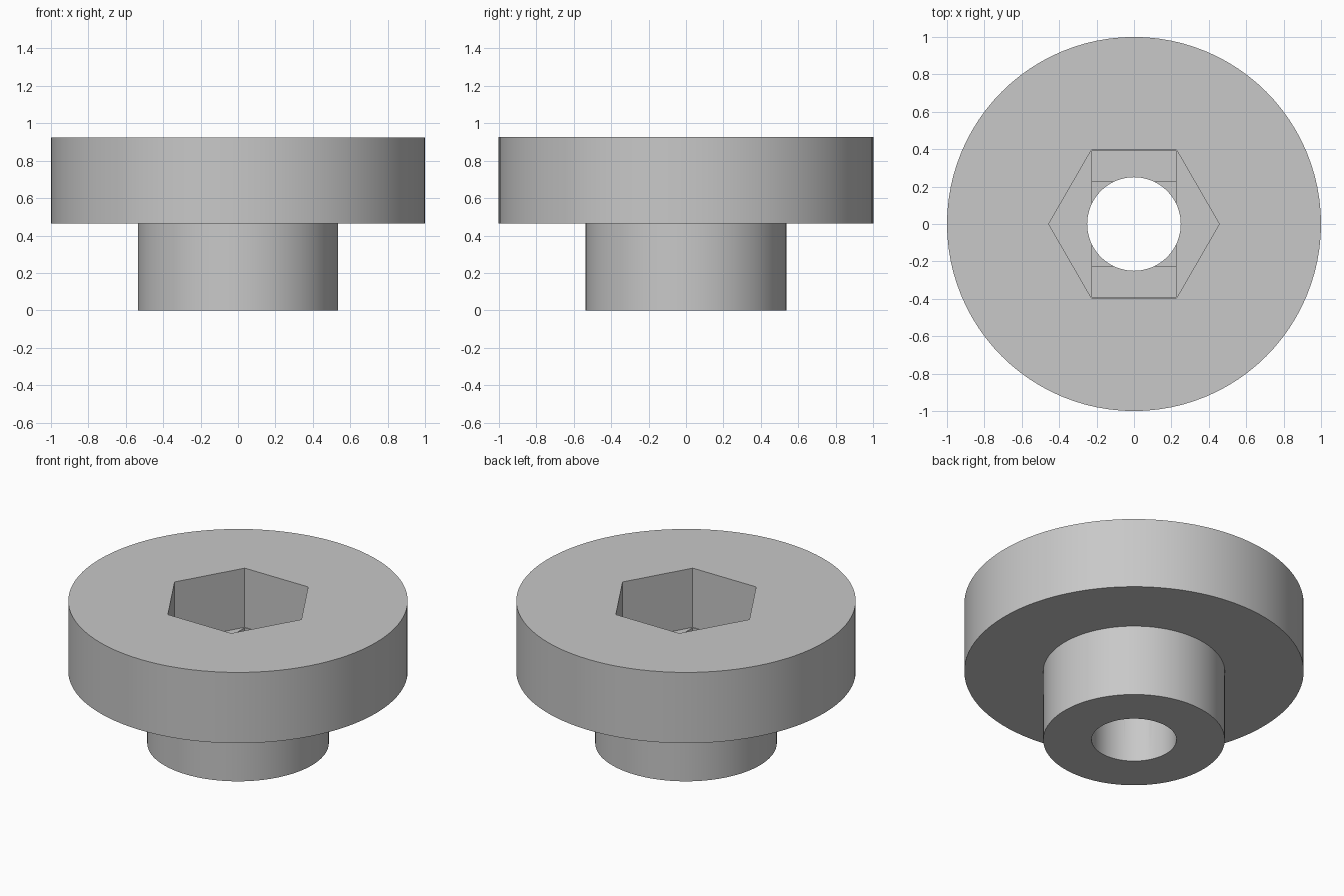
import bpy, math

cube = bpy.data.objects.get("Cube")
if cube:
    bpy.data.objects.remove(cube, do_unlink=True)

grey = bpy.data.materials.new("plain grey")
grey.use_nodes = True
colour = (0.58, 0.58, 0.58, 1)
grey.diffuse_color = colour
grey.node_tree.nodes["Principled BSDF"].inputs["Base Color"].default_value = colour

TOP, FLANGE_BOTTOM = 0.925, 0.465
POCKET_FLOOR, STEP = 0.54, 0.035
SIDES = 96


def prism(name, radius, z0, z1, sides=SIDES):
    """Upright cylinder or prism between two heights, one corner on the x axis."""
    bpy.ops.mesh.primitive_cylinder_add(
        vertices=sides, radius=radius, depth=z1 - z0,
        location=(0, 0, (z0 + z1) / 2), rotation=(0, 0, math.pi / 2))
    return finish(name)


def block(name, half_x, half_y, z0, z1):
    bpy.ops.mesh.primitive_cube_add(size=2, location=(0, 0, (z0 + z1) / 2))
    bpy.context.object.scale = (half_x, half_y, (z1 - z0) / 2)
    return finish(name)


def finish(name):
    ob = bpy.context.object
    ob.name = name
    ob.data.materials.append(grey)
    bpy.ops.object.transform_apply(location=True, rotation=True, scale=True)
    return ob


def combine(body, tool, operation):
    """Apply a boolean and drop the tool object."""
    tool.hide_render = True
    mod = body.modifiers.new(tool.name, 'BOOLEAN')
    mod.operation, mod.solver, mod.object = operation, 'EXACT', tool
    bpy.context.view_layer.objects.active = body
    bpy.ops.object.modifier_apply(modifier=mod.name)
    bpy.data.objects.remove(tool, do_unlink=True)


# Wide flange with a narrower collar beneath it
body = prism("flanged_bushing", 1.0, FLANGE_BOTTOM, TOP)
combine(body, prism("collar", 0.535, 0, FLANGE_BOTTOM + 0.1), 'UNION')

# Hexagonal pocket, then a slot and a square stepping down to the round bore
over = TOP + 0.1
combine(body, prism("hex_pocket", 0.456, POCKET_FLOOR, over, 6), 'DIFFERENCE')
combine(body, block("slot_step", 0.225, 0.389, POCKET_FLOOR - STEP, over - 0.01), 'DIFFERENCE')
combine(body, block("square_step", 0.224, 0.224, POCKET_FLOOR - 2 * STEP, over - 0.02), 'DIFFERENCE')
combine(body, prism("bore", 0.25, -0.1, over - 0.03), 'DIFFERENCE')

# Smooth round walls with crisp edges
bpy.ops.object.select_all(action='DESELECT')
body.select_set(True)
bpy.context.view_layer.objects.active = body
bpy.ops.object.shade_smooth_by_angle(angle=math.radians(30))
